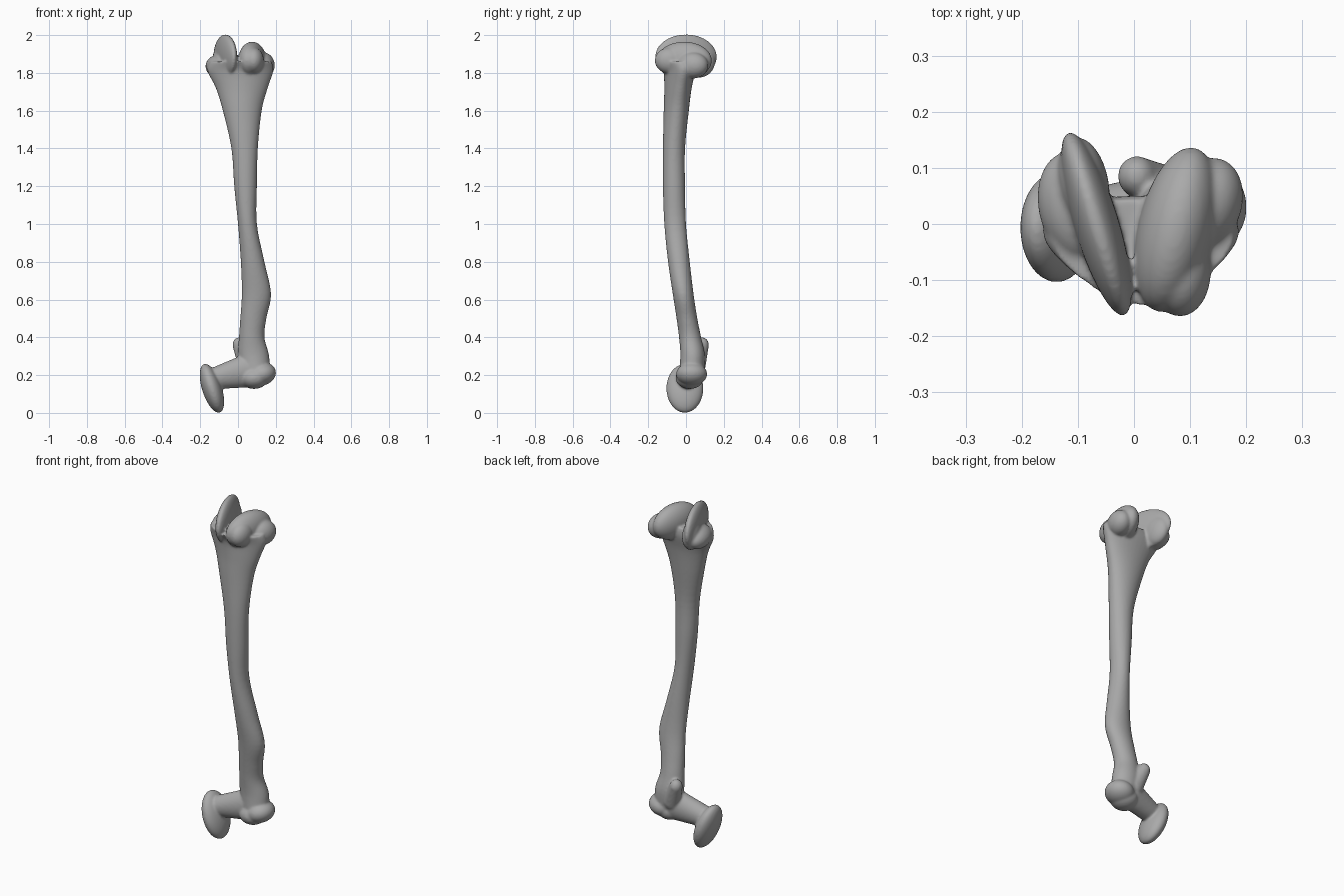
import bpy, bmesh
from math import sin, cos, pi, radians
from mathutils import Vector, Matrix

if "Cube" in bpy.data.objects:
    bpy.data.objects.remove(bpy.data.objects["Cube"], do_unlink=True)

# One bone grey
grey = bpy.data.materials.new("bone_grey")
grey.use_nodes = True
colour = (0.4, 0.4, 0.4, 1)
grey.diffuse_color = colour
grey.node_tree.nodes["Principled BSDF"].inputs["Base Color"].default_value = colour

bm = bmesh.new()


def ellipsoid(centre, radii, turn=0, lean=0):
    """Ellipsoid leaned about y, then turned about z (degrees)."""
    m = (Matrix.Translation(centre) @ Matrix.Rotation(radians(turn), 4, 'Z')
         @ Matrix.Rotation(radians(lean), 4, 'Y') @ Matrix.Diagonal((*radii, 1)))
    bmesh.ops.create_uvsphere(bm, u_segments=40, v_segments=24, radius=1, matrix=m)


def chain(a, b, ra, rb, steps=14):
    """Tapering run of ellipsoids between two points."""
    a, b, ra, rb = map(Vector, (a, b, ra, rb))
    for i in range(steps + 1):
        t = i / steps
        ellipsoid(a.lerp(b, t), ra.lerp(rb, t))


def spline(p0, p1, p2, p3, t):
    return 0.5 * (2 * p1 + (p2 - p0) * t + (2 * p0 - 5 * p1 + 4 * p2 - p3) * t * t
                  + (3 * p1 - p0 - 3 * p2 + p3) * t ** 3)


def loft(rows, sides=40, steps=5):
    """Skin rings given as height, x range, y range, front narrowing."""
    rows = [Vector(r) for r in rows]
    rings = []
    for i in range(len(rows) - 1):
        near = [rows[min(max(k, 0), len(rows) - 1)] for k in range(i - 1, i + 3)]
        rings += [spline(*near, s / steps) for s in range(steps)]
    rings.append(rows[-1])
    previous = None
    for z, x0, x1, y0, y1, narrow in rings:
        ring = []
        for k in range(sides):
            a = 2 * pi * k / sides
            x = (x0 + x1) / 2 + (x1 - x0) / 2 * cos(a) * (1 + narrow * sin(a))
            ring.append(bm.verts.new((x, (y0 + y1) / 2 + (y1 - y0) / 2 * sin(a), z)))
        if previous:
            for k in range(sides):
                n = (k + 1) % sides
                bm.faces.new((previous[k], previous[n], ring[n], ring[k]))
        else:
            bm.faces.new(ring[::-1])
        previous = ring
    bm.faces.new(previous)


# Shaft, flaring into the knee end
loft([
    (0.17, 0.03, 0.17, -0.04, 0.09, 0),
    (0.30, 0.00, 0.165, -0.03, 0.10, 0),
    (0.40, 0.005, 0.14, -0.037, 0.08, 0),
    (0.50, 0.012, 0.15, -0.05, 0.06, 0),
    (0.63, 0.02, 0.175, -0.07, 0.04, 0),
    (0.80, 0.015, 0.14, -0.095, 0.02, 0),
    (1.00, 0.00, 0.10, -0.115, 0.00, 0),
    (1.20, -0.02, 0.10, -0.122, -0.005, 0),
    (1.40, -0.035, 0.105, -0.122, -0.005, 0),
    (1.60, -0.08, 0.125, -0.118, 0.015, 0.1),
    (1.72, -0.115, 0.155, -0.115, 0.03, 0.2),
    (1.81, -0.155, 0.18, -0.12, 0.05, 0.3),
    (1.86, -0.14, 0.17, -0.145, 0.045, 0.35)])

# Right condyle: tall thin blade with a low outer swelling
ellipsoid((-0.067, 0.0, 1.885), (0.04, 0.171, 0.119), 17)
ellipsoid((-0.09, 0.07, 1.86), (0.045, 0.085, 0.085), 10)
ellipsoid((-0.105, 0.03, 1.835), (0.065, 0.10, 0.06), 12)

# Left condyle: broad rounded lobe with an outer swelling
ellipsoid((0.075, -0.01, 1.865), (0.068, 0.15, 0.10), -13)
ellipsoid((0.082, -0.085, 1.865), (0.055, 0.08, 0.07))
ellipsoid((0.13, 0.035, 1.84), (0.062, 0.085, 0.07), -18)

# Hip end: outer knob, its lower ridge and the small rear knob
ellipsoid((0.125, 0.03, 0.205), (0.077, 0.082, 0.06), 0, -15)
ellipsoid((0.085, 0.02, 0.185), (0.075, 0.075, 0.058))
chain((0.05, 0.06, 0.26), (0.005, 0.085, 0.36), (0.05, 0.045, 0.06), (0.034, 0.036, 0.04))

# Neck and the tilted ball head
chain((0.05, 0.03, 0.225), (-0.12, 0.0, 0.185), (0.06, 0.06, 0.09), (0.03, 0.055, 0.06))
ellipsoid((-0.138, -0.006, 0.13), (0.052, 0.098, 0.135), 0, -18)

# Blend every part into one smooth bone
mesh = bpy.data.meshes.new("thigh_bone")
bm.to_mesh(mesh)
bm.free()
bone = bpy.data.objects.new("thigh_bone", mesh)
bpy.context.collection.objects.link(bone)
mesh.materials.append(grey)
remesh = bone.modifiers.new("blend", 'REMESH')
remesh.mode = 'VOXEL'
remesh.voxel_size = 0.006
remesh.use_smooth_shade = True
soften = bone.modifiers.new("soften", 'SMOOTH')
soften.factor = 0.5
soften.iterations = 8
mesh.polygons.foreach_set("use_smooth", [True] * len(mesh.polygons))
